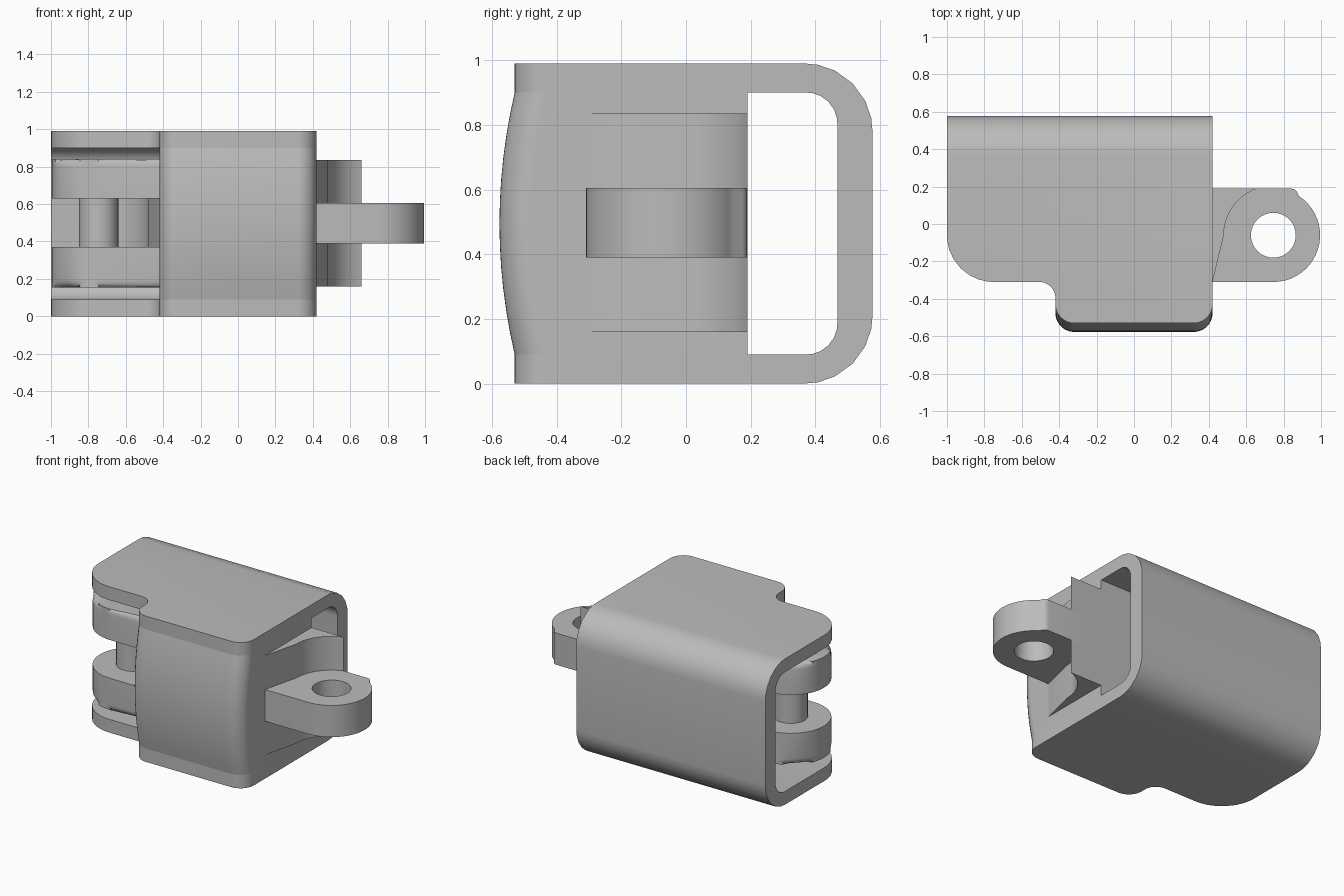
import bpy, bmesh, math
from mathutils import Vector, Matrix

if "Cube" in bpy.data.objects:
    bpy.data.objects.remove(bpy.data.objects["Cube"], do_unlink=True)

grey = bpy.data.materials.new("plain grey")
grey.use_nodes = True
GREY = (0.5, 0.5, 0.5, 1)
grey.diffuse_color = GREY
grey.node_tree.nodes["Principled BSDF"].inputs["Base Color"].default_value = GREY

PIVOT = 0.745      # distance of each hinge axis from the centre
AXIS_Y = -0.06
EYE = 0.25         # radius of the hinge knuckles
SIDE = 0.42        # half width of the core
BACK = 0.19        # rear face of the core
WALL = 0.09
TOP = 0.99


def arc(cx, cy, r, start, end, steps):
    """Points on an arc, angles in degrees."""
    angles = [math.radians(start + (end - start) * i / steps) for i in range(steps + 1)]
    return [(cx + r * math.cos(a), cy + r * math.sin(a)) for a in angles]


def rounded(corners, steps=8):
    """Polygon whose corners (x, y, radius) are filleted."""
    out = []
    for i, (x, y, r) in enumerate(corners):
        p = Vector((x, y))
        if r == 0:
            out.append((x, y))
            continue
        a = (Vector(corners[i - 1][:2]) - p).normalized()
        b = (Vector(corners[(i + 1) % len(corners)][:2]) - p).normalized()
        half = a.angle(b) / 2
        centre = p + (a + b).normalized() * r / math.sin(half)
        u = p + a * r / math.tan(half) - centre
        v = p + b * r / math.tan(half) - centre
        for k in range(steps + 1):
            t = k / steps
            out.append(tuple(centre + (u * (1 - t) + v * t).normalized() * r))
    return out


def loft(name, rings, matrix=Matrix(), bevel_z=None):
    """Skin a stack of (outline, z) rings; optionally round the edges at one height."""
    bm = bmesh.new()
    loops = [[bm.verts.new((x, y, z)) for x, y in pts] for pts, z in rings]
    bm.faces.new(loops[0][::-1])
    bm.faces.new(loops[-1])
    for low, high in zip(loops, loops[1:]):
        for i in range(len(low)):
            j = (i + 1) % len(low)
            bm.faces.new((low[i], low[j], high[j], high[i]))
    if bevel_z is not None:
        edges = [e for e in bm.edges
                 if all(abs(v.co.z - bevel_z) < 1e-5 for v in e.verts)
                 and any(v.co.x < -SIDE - 0.01 for v in e.verts)]
        bmesh.ops.bevel(bm, geom=edges, offset=0.04, segments=4,
                        profile=0.5, affect='EDGES')
    bm.transform(matrix)
    bmesh.ops.recalc_face_normals(bm, faces=bm.faces)
    mesh = bpy.data.meshes.new(name)
    bm.to_mesh(mesh)
    bm.free()
    mesh.materials.append(grey)
    obj = bpy.data.objects.new(name, mesh)
    bpy.context.collection.objects.link(obj)
    return obj


def prism(name, pts, z0, z1, **kw):
    return loft(name, [(pts, z0), (pts, z1)], **kw)


def boolean(obj, cutter, operation):
    mod = obj.modifiers.new("cut", 'BOOLEAN')
    mod.operation, mod.object, mod.solver = operation, cutter, 'EXACT'
    bpy.context.view_layer.objects.active = obj
    bpy.ops.object.modifier_apply(modifier=mod.name)
    bpy.data.objects.remove(cutter, do_unlink=True)


def mirrored(pts):
    return [(-x, y) for x, y in reversed(pts)]


# Wrap-around shell: C section run along x, trimmed to the plan outline
section = rounded([(-0.6, 0, 0), (0.577, 0, 0.21), (0.577, TOP, 0.21), (-0.6, TOP, 0),
                   (-0.6, TOP - WALL, 0), (0.468, TOP - WALL, 0.095),
                   (0.468, WALL, 0.095), (-0.6, WALL, 0)], steps=6)
yz_to_x = Matrix(((0, 0, 1, 0), (1, 0, 0, 0), (0, 1, 0, 0), (0, 0, 0, 1)))
shell = prism("shell", section, -1, SIDE, matrix=yz_to_x)
plan = rounded([(-1, 0.7, 0), (-1, -0.31, EYE), (-SIDE, -0.31, 0.085),
                (-SIDE, -0.53, 0.1), (SIDE, -0.53, 0.1), (SIDE, 0.7, 0)])
plan = [(x + (0.1 if x > SIDE - 1e-4 and y > 0 else 0), y) for x, y in plan]
plan[-1] = (SIDE, 0.7)
boolean(shell, prism("plan_trim", plan, -0.2, 1.2), 'INTERSECT')

# Core block with a bowed front
rings = []
for i in range(13):
    t = i / 12
    front = -0.53 - 0.047 * (1 - (2 * t - 1) ** 2)
    ring = rounded([(-SIDE, BACK, 0), (-SIDE, front, 0.1),
                    (SIDE, front, 0.1), (SIDE, BACK, 0)])
    rings.append((ring, WALL + t * (TOP - 2 * WALL)))
core = loft("core", rings)

# Concave heels: outer pair beside the tongue, single one inside the fork
hollow = arc(PIVOT, AXIS_Y, 0.265, 180, 109, 10)
heel = [(SIDE, BACK), (SIDE, -0.31)] + hollow[:-1] + [(0.66, BACK)]
prism("lower_heel", heel, 0.16, 0.39)
prism("upper_heel", heel, 0.605, 0.835)
prism("fork_heel", mirrored(heel), 0.37, 0.63)

# Tongue with pin hole and a small stop at its rear edge
eye = arc(PIVOT, AXIS_Y, EYE, -90, 57, 20)
tongue_outline = [(SIDE, -0.31)] + eye + [(0.87, 0.175), (0.855, 0.187), (0.835, BACK), (SIDE, BACK)]
tongue = prism("tongue", tongue_outline, 0.39, 0.605)
hole = prism("hole_cutter", arc(PIVOT, AXIS_Y, 0.12, 0, 348.75, 31), 0.2, 0.8)
boolean(tongue, hole, 'DIFFERENCE')

# Fork arms with rounded outer rims, and the pin between them
arm = rounded([(-SIDE, BACK, 0), (-PIVOT - EYE, BACK, EYE - 0.001),
               (-PIVOT - EYE, -0.31, EYE - 0.001), (-SIDE, -0.31, 0)], steps=10)
prism("lower_fork_arm", arm, 0.155, 0.37, bevel_z=0.155)
prism("upper_fork_arm", arm, 0.63, 0.84, bevel_z=0.84)
prism("hinge_pin", arc(-PIVOT, AXIS_Y, 0.105, 0, 348.75, 31), 0.37, 0.63)

# Smooth shading with sharp edges kept
for obj in bpy.context.scene.objects:
    obj.select_set(obj.type == 'MESH')
bpy.context.view_layer.objects.active = core
bpy.ops.object.shade_smooth_by_angle(angle=math.radians(35))
